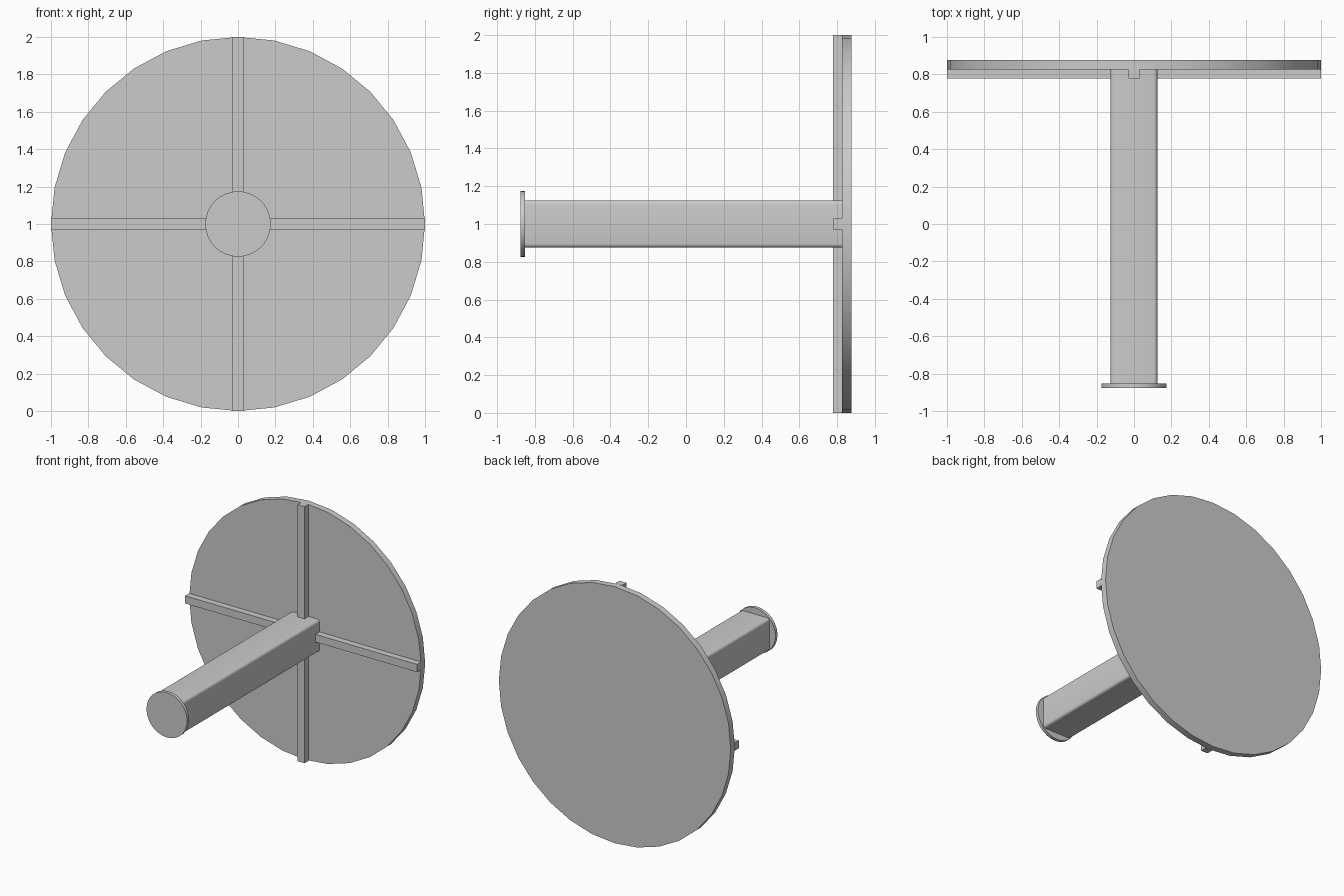
import bpy, bmesh, math
from mathutils import Matrix, Vector

if "Cube" in bpy.data.objects:
    bpy.data.objects.remove(bpy.data.objects["Cube"])


def finish(name, bm):
    bmesh.ops.recalc_face_normals(bm, faces=bm.faces)
    mesh = bpy.data.meshes.new(name)
    bm.to_mesh(mesh)
    bm.free()
    obj = bpy.data.objects.new(name, mesh)
    bpy.context.collection.objects.link(obj)
    bpy.ops.object.select_all(action='DESELECT')
    bpy.context.view_layer.objects.active = obj
    obj.select_set(True)
    bpy.ops.object.shade_smooth_by_angle(angle=math.radians(35))
    return obj


def disc(name, radius, y0, y1, sides=32):
    # Vertices fall on the vertical and horizontal axes
    bm = bmesh.new()
    m = Matrix.Translation((0, (y0 + y1) / 2, 1)) @ Matrix.Rotation(math.pi / 2, 4, 'X')
    bmesh.ops.create_cone(bm, cap_ends=True, segments=sides, radius1=radius,
                          radius2=radius, depth=y1 - y0, matrix=m)
    return finish(name, bm)


def box(name, sx, sz, y0, y1, round_edges=0):
    bm = bmesh.new()
    m = Matrix.Translation((0, (y0 + y1) / 2, 1)) @ Matrix.Diagonal((sx, y1 - y0, sz, 1))
    bmesh.ops.create_cube(bm, size=1, matrix=m)
    if round_edges:
        # Round only the four edges running along the length
        long_edges = [e for e in bm.edges
                      if abs(e.verts[0].co.y - e.verts[1].co.y) > 0.01]
        bmesh.ops.bevel(bm, geom=long_edges, offset=round_edges, segments=4,
                        profile=0.5, affect='EDGES')
    return finish(name, bm)


# Large back plate and small end cap
disc("back_plate", 1.0, 0.827, 0.877)
disc("end_cap", 0.175, -0.877, -0.852)

# Rounded square post
box("post", 0.25, 0.25, -0.852, 0.827, round_edges=0.02)

# Crossed ribs on the plate
box("horizontal_rib", 2.0, 0.06, 0.777, 0.827)
box("vertical_rib", 0.06, 2.0, 0.777, 0.827)
